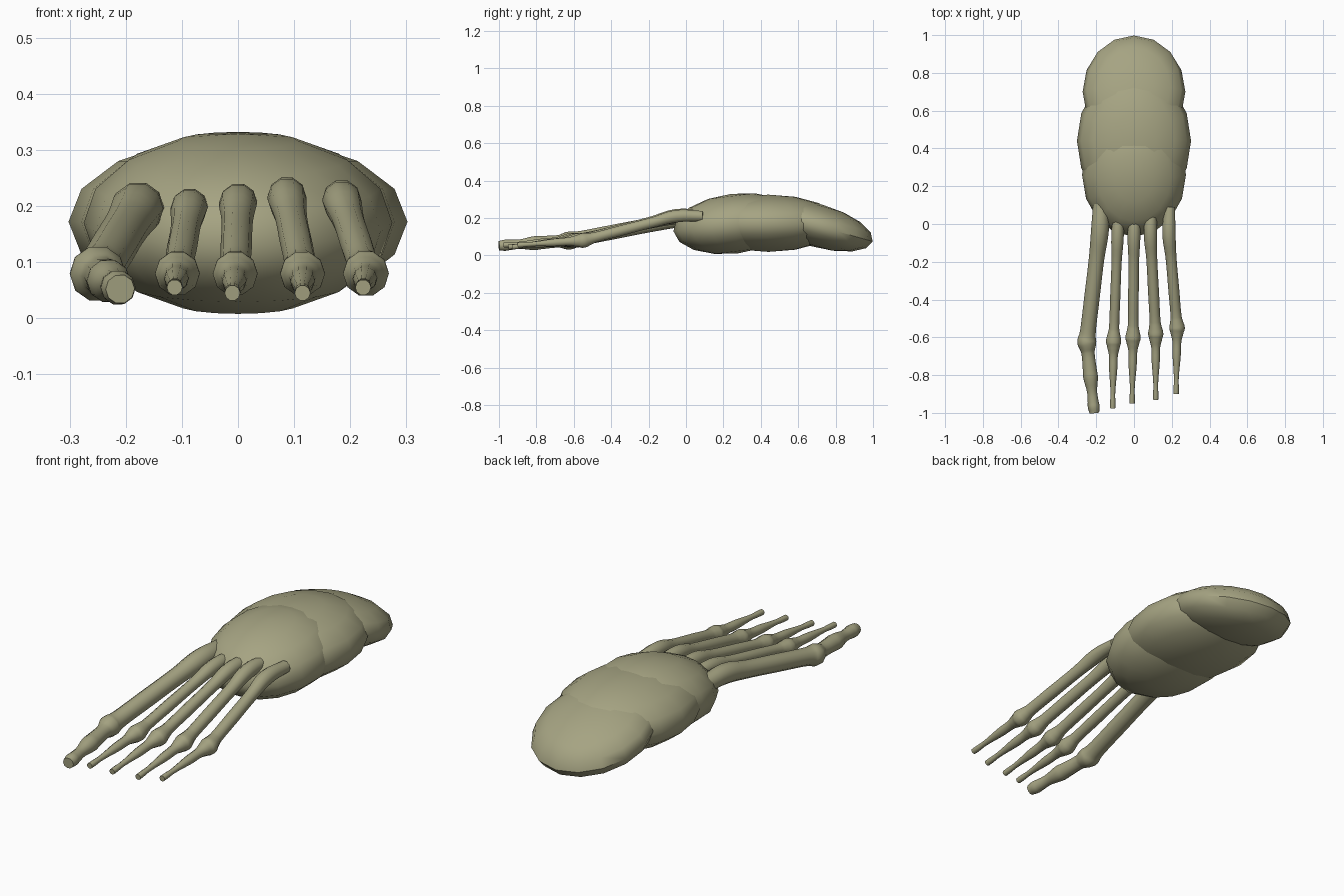
import bpy
import math
from mathutils import Vector

cube = bpy.data.objects.get("Cube")
if cube:
    bpy.data.objects.remove(cube, do_unlink=True)

# Single bone colour
bone = bpy.data.materials.new("olive_bone")
bone.use_nodes = True
colour = (0.38, 0.37, 0.225, 1)
bone.diffuse_color = colour
bone.node_tree.nodes["Principled BSDF"].inputs["Base Color"].default_value = colour


def finish(obj, name):
    obj.name = name
    obj.data.materials.clear()
    obj.data.materials.append(bone)
    bpy.ops.object.shade_smooth_by_angle(angle=math.radians(50))


def lump(name, centre, radii, tilt):
    """Faceted ellipsoid, tilted about the x axis."""
    bpy.ops.mesh.primitive_uv_sphere_add(segments=16, ring_count=8, radius=1,
                                         location=centre,
                                         rotation=(math.radians(tilt), 0, 0))
    obj = bpy.context.object
    obj.scale = radii
    bpy.ops.object.transform_apply(location=False, rotation=False, scale=True)
    finish(obj, name)


def tube(name, points):
    """Tapered round tube through (position, radius) points."""
    curve = bpy.data.curves.new(name, "CURVE")
    curve.dimensions = "3D"
    curve.bevel_depth = 1
    curve.bevel_resolution = 3
    curve.resolution_u = 4
    curve.use_fill_caps = True
    spline = curve.splines.new("BEZIER")
    spline.radius_interpolation = "CARDINAL"
    spline.bezier_points.add(len(points) - 1)
    for p, (co, r) in zip(spline.bezier_points, points):
        p.co = co
        p.radius = r
        p.handle_left_type = p.handle_right_type = "AUTO"
    obj = bpy.data.objects.new(name, curve)
    bpy.context.collection.objects.link(obj)
    bpy.ops.object.select_all(action="DESELECT")
    obj.select_set(True)
    bpy.context.view_layer.objects.active = obj
    bpy.ops.object.convert(target="MESH")
    finish(bpy.context.object, name)


# Rear and middle of the foot
lump("front_tarsal", (0, 0.26, 0.17), (0.275, 0.33, 0.16), 7)
lump("middle_tarsal", (0, 0.44, 0.172), (0.302, 0.38, 0.153), 0)
lump("heel", (0, 0.70, 0.16), (0.272, 0.31, 0.115), -16)

# Thickness along each digit beyond its knuckle: (fraction to the tip, radius)
slim = [(0.06, 0.036), (0.2, 0.024), (0.45, 0.021), (0.75, 0.013),
        (0.92, 0.014), (1, 0.014)]
stout = [(0.07, 0.046), (0.16, 0.035), (0.4, 0.037), (0.52, 0.038),
         (0.7, 0.027), (0.85, 0.029), (0.92, 0.031), (1, 0.026)]

# Digits: base, knuckle, tip, shaft radius, knuckle radius, outer profile
digits = {
    "big_digit": ((-0.18, -0.03, 0.195), (-0.25, -0.62, 0.08), (-0.21, -1.0, 0.052), 0.041, 0.050, stout),
    "second_digit": ((-0.087, -0.06, 0.197), (-0.108, -0.62, 0.08), (-0.113, -0.975, 0.055), 0.027, 0.040, slim),
    "third_digit": ((0, -0.06, 0.205), (-0.005, -0.60, 0.08), (-0.01, -0.95, 0.045), 0.028, 0.040, slim),
    "fourth_digit": ((0.087, -0.05, 0.215), (0.115, -0.58, 0.08), (0.115, -0.93, 0.045), 0.029, 0.040, slim),
    "little_digit": ((0.185, -0.05, 0.21), (0.228, -0.55, 0.08), (0.223, -0.90, 0.055), 0.029, 0.041, slim),
}
for name, (base, knuckle, tip, shaft, knob, profile) in digits.items():
    base, knuckle, tip = Vector(base), Vector(knuckle), Vector(tip)
    points = [(base + Vector((0.004, 0.14, 0)), shaft), (base, shaft + 0.006)]
    points += [(base.lerp(knuckle, t), shaft) for t in (0.25, 0.6, 0.88)]
    points += [(base.lerp(knuckle, 0.95), knob * 0.88), (knuckle, knob)]
    points += [(knuckle.lerp(tip, t), r) for t, r in profile]
    tube(name, points)
